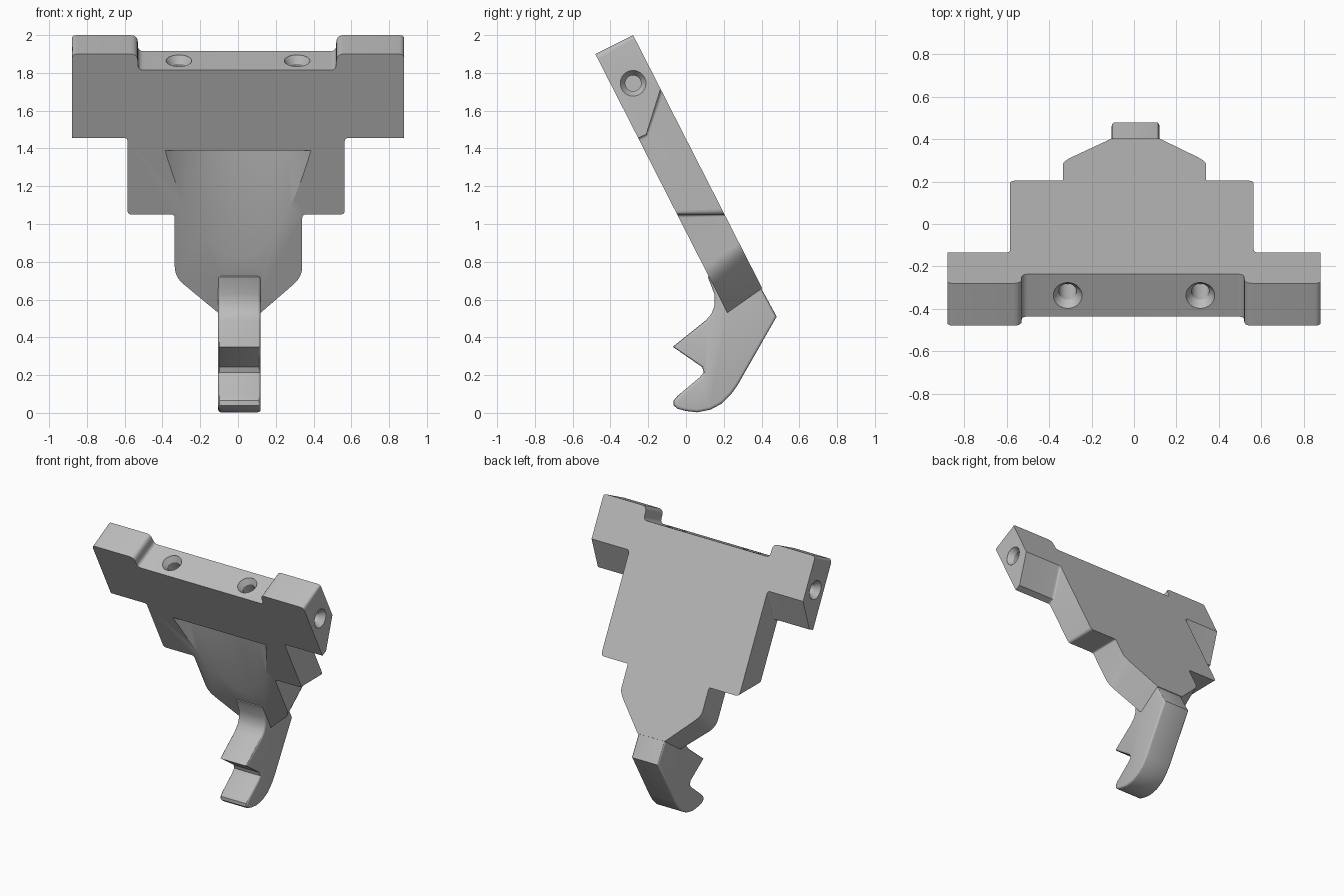
import bpy, bmesh, math
from mathutils import Vector, Matrix

if "Cube" in bpy.data.objects:
    bpy.data.objects.remove(bpy.data.objects["Cube"])

grey = bpy.data.materials.new("plain_grey")
grey.use_nodes = True
colour = (0.5, 0.5, 0.5, 1)
grey.diffuse_color = colour
grey.node_tree.nodes["Principled BSDF"].inputs["Base Color"].default_value = colour


def loft(name, rings, bevel=0):
    """Solid skinned through closed rings of equal length, capped at both ends."""
    bm = bmesh.new()
    loops = [[bm.verts.new(p) for p in ring] for ring in rings]
    caps = [bm.faces.new(loops[0]), bm.faces.new(loops[-1])]
    rim = [e for f in caps for e in f.edges]
    n = len(loops[0])
    for a, b in zip(loops, loops[1:]):
        for i in range(n):
            j = (i + 1) % n
            bm.faces.new((a[i], a[j], b[j], b[i]))
    bmesh.ops.recalc_face_normals(bm, faces=bm.faces)
    if bevel:
        bmesh.ops.bevel(bm, geom=rim, offset=bevel, segments=3, profile=0.5,
                        affect='EDGES', clamp_overlap=False)
    mesh = bpy.data.meshes.new(name)
    bm.to_mesh(mesh)
    bm.free()
    mesh.materials.append(grey)
    ob = bpy.data.objects.new(name, mesh)
    bpy.context.collection.objects.link(ob)
    return ob


def combine(target, other, operation):
    mod = target.modifiers.new(operation, 'BOOLEAN')
    mod.operation, mod.object, mod.solver = operation, other, 'EXACT'
    bpy.context.view_layer.objects.active = target
    bpy.ops.object.modifier_apply(modifier=mod.name)
    bpy.data.objects.remove(other)


def circle(radius, z, y=0, n=32):
    return [Vector((radius * math.cos(2 * math.pi * i / n),
                    y + radius * math.sin(2 * math.pi * i / n), z)) for i in range(n)]


def rounded(corners, steps=5):
    """Replace each corner (position, radius) by a short curve."""
    out = []
    for i, (p, r) in enumerate(corners):
        if not r:
            out.append(p)
            continue
        a = p + (corners[i - 1][0] - p).normalized() * r
        b = p + (corners[(i + 1) % len(corners)][0] - p).normalized() * r
        for k in range(steps + 1):
            t = k / steps
            out.append(a * (1 - t) ** 2 + p * 2 * t * (1 - t) + b * t * t)
    return out


# Leaning plate: corner x, front height, rise towards the back, corner radius
outline = [
    (-.88, 1.9, .1, .03), (-.53, 1.9, .1, .04), (-.53, 1.815, .1, .03),
    (.52, 1.815, .1, .03), (.52, 1.9, .1, .04), (.88, 1.9, .1, .03),
    (.88, 1.455, .26, 0), (.565, 1.455, .26, .02), (.565, 1.05, 0, .025),
    (.34, 1.05, 0, .02), (.34, .72, .15, .06), (.12, .53, .13, 0),
    (-.105, .53, .13, 0), (-.335, .72, .15, .06), (-.335, 1.05, 0, .02),
    (-.585, 1.05, 0, .025), (-.585, 1.455, .26, .02), (-.88, 1.455, .26, 0)]
path = rounded([(Vector(c[:3]), c[3]) for c in outline])


def plate_ring(t, bulge=0):
    ring = []
    for x, front, rise in path:
        z = front + t * rise - bulge * max(0, rise - .15)
        ring.append((x, -.48 + .51 * (1.9 - z) + .251 * t, z))
    return ring


body = loft("bracket_plate", [plate_ring(0), plate_ring(.21, .32), plate_ring(1)])

# Hooked tongue at the lower end
hook = [(.395, .665), (.48, .51), (.275, .15), (.24, .1), (.19, .05), (.13, .017),
        (.06, .003), (0, .01), (-.045, .022), (-.066, .04), (-.066, .065),
        (-.045, .09), (.075, .19), (.094, .215), (.085, .243), (-.07, .35),
        (.105, .49), (.135, .525), (.152, .57), (.15, .63), (.115, .72),
        (.2, .78), (.32, .76)]
tongue = loft("tongue", [[(x, y, z) for y, z in hook] for x in (-.105, .12)], bevel=.015)
combine(body, tongue, 'UNION')

# Scooped hollow in the front
scoop = loft("scoop", [circle(.58, z, .07 - .25 * (z - .82) - .58, 128) for z in (.7, 1.39)])
combine(body, scoop, 'DIFFERENCE')

# Countersunk screw holes: two in the top, one in each end
down = Vector((0, .454, -.891))
holes = [(Vector((s * .313, -.337, 1.864)), down) for s in (-1, 1)]
holes += [(Vector((s * .88, -.28, 1.745)), Vector((-s, 0, 0))) for s in (-1, 1)]
for place, axis in holes:
    turn = Matrix.Translation(place) @ axis.to_track_quat('Z', 'Y').to_matrix().to_4x4()
    rings = [circle(r, d) for d, r in ((-.05, .068), (.002, .068), (.04, .042), (.2, .042))]
    cutter = loft("screw_hole", [[turn @ p for p in ring] for ring in rings])
    combine(body, cutter, 'DIFFERENCE')

bpy.ops.object.select_all(action='DESELECT')
body.select_set(True)
bpy.context.view_layer.objects.active = body
bpy.ops.object.shade_smooth_by_angle(angle=math.radians(30))
